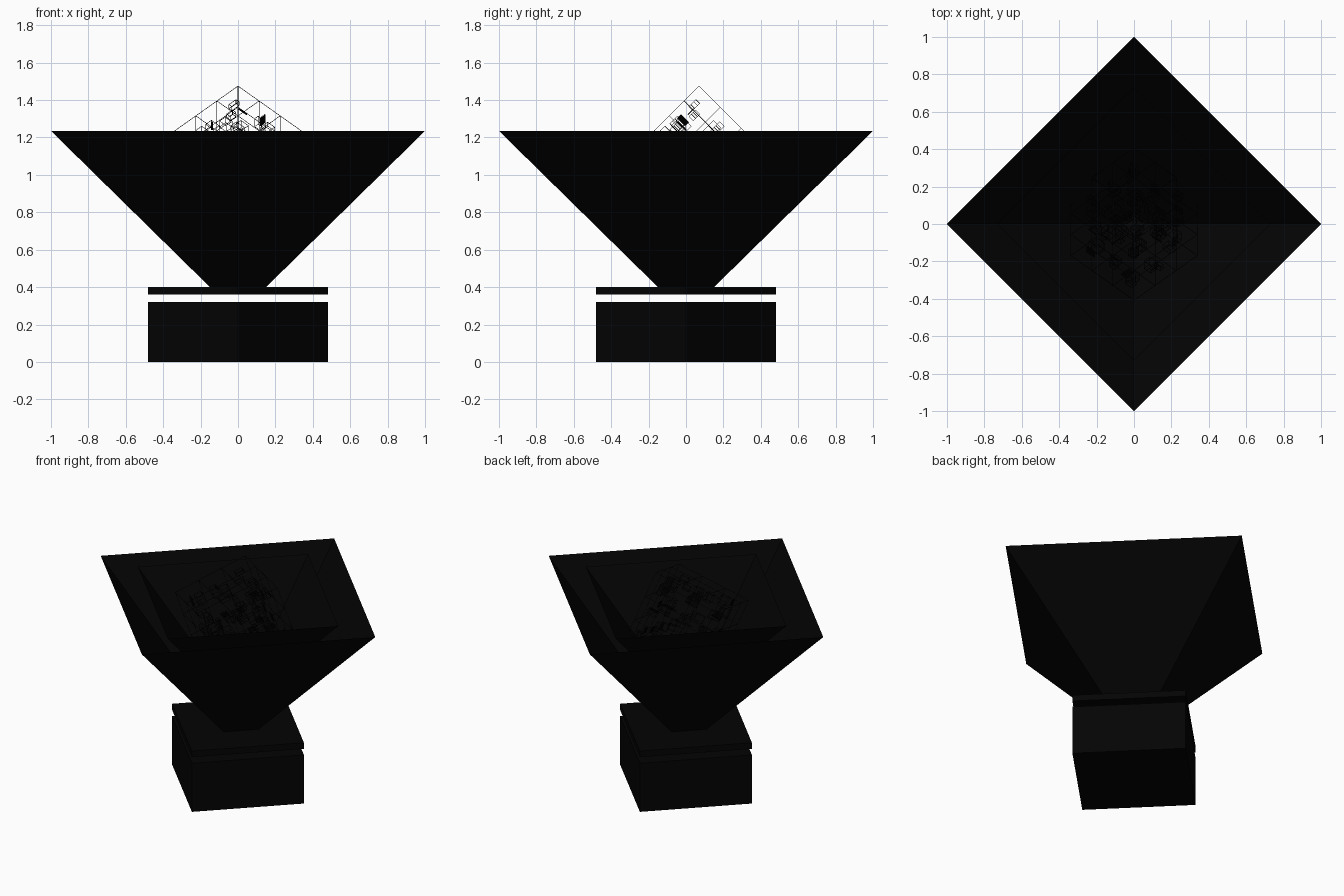
import bpy, bmesh, random
from math import pi
from mathutils import Matrix, Vector

if "Cube" in bpy.data.objects:
    bpy.data.objects.remove(bpy.data.objects["Cube"])

random.seed(4)
black = bpy.data.materials.new("black")
black.diffuse_color = (0.001, 0.001, 0.001, 1)
black.use_nodes = True
black.node_tree.nodes["Principled BSDF"].inputs["Base Color"].default_value = black.diffuse_color


def finish(bm, name, matrix=Matrix()):
    bmesh.ops.recalc_face_normals(bm, faces=bm.faces)
    me = bpy.data.meshes.new(name)
    bm.to_mesh(me)
    bm.free()
    ob = bpy.data.objects.new(name, me)
    ob.matrix_world = matrix
    me.materials.append(black)
    bpy.context.collection.objects.link(ob)
    return ob


def diamond_loft(name, profile, open_top=False):
    """Loft diamond cross-sections (corner radius, z) and cap the ends."""
    bm = bmesh.new()
    rings = [[bm.verts.new((x * r, y * r, z))
              for x, y in ((1, 0), (0, 1), (-1, 0), (0, -1))] for r, z in profile]
    for a, b in zip(rings, rings[1:]):
        for i in range(4):
            j = (i + 1) % 4
            bm.faces.new((a[i], a[j], b[j], b[i]))
    bm.faces.new(rings[0])
    if not open_top:
        bm.faces.new(rings[-1])
    return finish(bm, name)


def bar(bm, centre, size):
    m = Matrix.Translation(centre) @ Matrix.Diagonal((*size, 1))
    bmesh.ops.create_cube(bm, size=1, matrix=m)


def wire_box(bm, centre, size, t):
    """Twelve thin bars along the edges of a box."""
    for axis in range(3):
        u, v = (axis + 1) % 3, (axis + 2) % 3
        for su in (-.5, .5):
            for sv in (-.5, .5):
                c, s = Vector(centre), Vector((t, t, t))
                c[u] += su * size[u]
                c[v] += sv * size[v]
                s[axis] = size[axis] + t
                bar(bm, c, s)


# Pedestal, floating plate and two nested open inverted pyramids
diamond_loft("base_block", [(.48, 0), (.48, .32)])
diamond_loft("base_plate", [(.48, .36), (.48, .40)])
diamond_loft("outer_bowl", [(.15, .40), (1, 1.235)], True)
diamond_loft("inner_bowl", [(.06, .577), (.73, 1.235)], True)

# Cube standing on its corner inside the bowl
A = .478
tilt = Matrix.Translation((0, 0, 1.067)) @ Matrix.Rotation(pi / 4, 4, 'X') @ Matrix.Rotation(pi / 4, 4, 'Z')

# Thin three-by-three lattice on the cube surface
bm = bmesh.new()
grid = [(k / 3 - .5) * A for k in range(4)]
T = .002
for axis in range(3):
    for i, p in enumerate(grid):
        for j, q in enumerate(grid):
            if i in (0, 3) or j in (0, 3):
                c, s = Vector(), Vector((T, T, T))
                c[(axis + 1) % 3], c[(axis + 2) % 3] = p, q
                s[axis] = A + T
                bar(bm, c, s)
finish(bm, "cube_lattice", tilt)

# Small wire boxes, slats and stacked strips scattered through the cells
bm = bmesh.new()
cell = A / 3
for ix in range(3):
    for iy in range(3):
        for iz in range(3):
            mid = Vector([(k - 1) * cell for k in (ix, iy, iz)])
            for n in range(2):
                c = mid + Vector([random.uniform(-.04, .04) for _ in range(3)])
                size = Vector([random.uniform(.02, .06) for _ in range(3)])
                wire_box(bm, c, size, T)
            axis = random.randrange(3)
            c = mid + Vector([random.uniform(-.03, .03) for _ in range(3)])
            s = Vector((.006, .006, .006))
            s[axis] = .06
            for n in range(random.choice((1, 4))):
                off = Vector()
                off[(axis + 1) % 3] = .011 * n
                bar(bm, c + off, s)
finish(bm, "cube_details", tilt)
